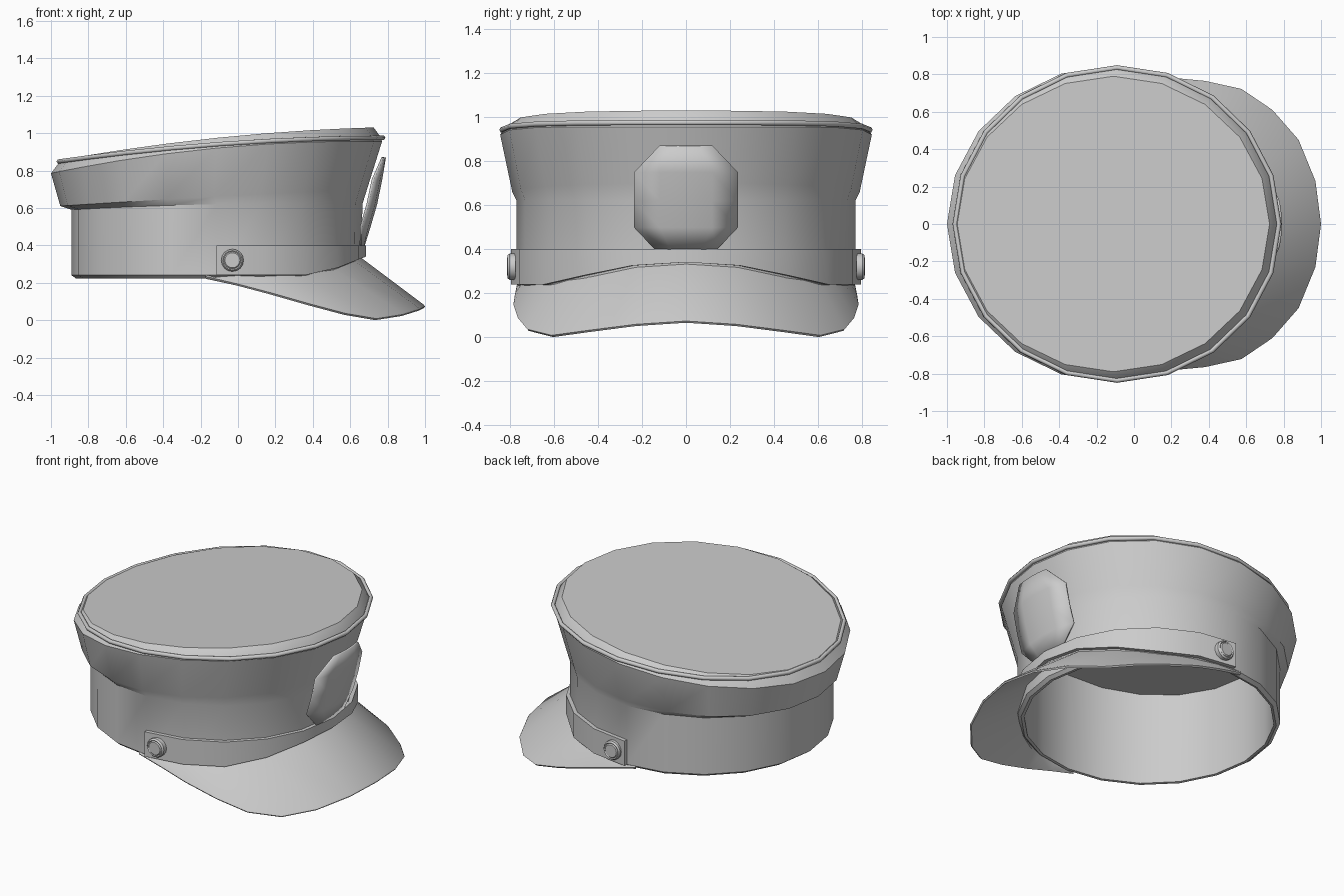
import bpy, bmesh, math
from math import sin, cos, pi, radians

if "Cube" in bpy.data.objects:
    bpy.data.objects.remove(bpy.data.objects["Cube"])

N = 20  # sides of the cap


def ring(xb, xf, ry, zb, zs, zf):
    """Oval ring given back/front x, half width, and height at back, side, front."""
    cx, rx = (xb + xf) / 2, (xf - xb) / 2
    out = []
    for i in range(N):
        a = 2 * pi * i / N
        c = cos(a)
        out.append((cx + rx * c, ry * sin(a),
                    zs + (zf - zb) / 2 * c + ((zf + zb) / 2 - zs) * c * c))
    return out


def loft(name, rows, around=True, along=False, caps=False, angle=32):
    """Skin quads between rows of points."""
    bm = bmesh.new()
    vr = [[bm.verts.new(p) for p in r] for r in rows]
    n, m = len(rows[0]), len(rows)
    for j in range(m if along else m - 1):
        a, b = vr[j], vr[(j + 1) % m]
        for i in range(n if around else n - 1):
            k = (i + 1) % n
            bm.faces.new((a[i], a[k], b[k], b[i]))
    if caps:
        bm.faces.new(vr[0])
        bm.faces.new(vr[-1])
    bmesh.ops.recalc_face_normals(bm, faces=bm.faces)
    me = bpy.data.meshes.new(name)
    bm.to_mesh(me)
    bm.free()
    ob = bpy.data.objects.new(name, me)
    bpy.context.collection.objects.link(ob)
    bpy.ops.object.select_all(action='DESELECT')
    ob.select_set(True)
    bpy.context.view_layer.objects.active = ob
    bpy.ops.object.shade_smooth_by_angle(angle=radians(angle))
    return ob


# Cap body: lining, bottom hem, band, flared crown and sloped top
loft("cap_body", [
    ring(-.85, .62, .735, .80, .86, .90),
    ring(-.85, .62, .735, .225, .225, .225),
    ring(-.865, .64, .75, .222, .222, .222),
    ring(-.89, .66, .77, .24, .24, .24),
    ring(-.89, .665, .77, .59, .62, .62),
    ring(-.95, .69, .79, .61, .66, .70),
    ring(-1.0, .77, .845, .785, .92, .955),
    ring(-.955, .762, .828, .845, .945, .98),
    ring(-.945, .725, .79, .857, .975, 1.03),
], caps=True)

# Piping around the top edge
pipe = []
for k in range(6):
    dr, dz = .013 * cos(k * pi / 3), .013 * sin(k * pi / 3)
    pipe.append(ring(-.957 - dr, .775 + dr, .836 + dr,
                     .848 + dz, .942 + dz, .975 + dz))
loft("crown_piping", pipe, along=True, angle=65)

# Chin strap wrapped round the front half, lower edge following the visor
low = [.34, .325, .28, .24, .24, .24]


def strap_row(rx, ry, top):
    return [(-.115 + rx * cos(radians(18 * i)), ry * sin(radians(18 * i)),
             .40 if top else low[abs(i)]) for i in range(-5, 6)]


rows = [strap_row(.77, .765, False), strap_row(.80, .795, False),
        strap_row(.80, .795, True), strap_row(.77, .765, True)]
loft("chin_strap", [list(c) for c in zip(*rows)], caps=True)

# Strap buttons, one per side
for s, side in ((1, "left"), (-1, "right")):
    prof = [(.06, .775), (.06, .802), (.052, .812), (.046, .808), (.04, .814)]
    loft("button_" + side, [[(-.03 + r * cos(2 * pi * i / 16), s * y,
                              .32 + r * sin(2 * pi * i / 16)) for i in range(16)]
                            for r, y in prof], caps=True)

# Visor: outer edge of one half, mirrored; inner edge sits on the band
edge = [(1, 0, .065), (.97, .23, .05), (.88, .45, .022), (.74, .61, 0),
        (.575, .722, .028), (.38, .765, .08), (.17, .785, .14),
        (0, .778, .185), (-.17, .77, .225)]
inner = [(0, .34), (18, .325), (36, .28), (45, .26), (54, .245),
         (63, .24), (72, .24), (82, .24), (94, .24)]
sections = []
for s, idx in ((-1, range(8, 0, -1)), (1, range(9))):
    for i in idx:
        x, y, z = edge[i]
        a, zi = radians(inner[i][0]), inner[i][1]
        xi, yi = -.115 + .765 * cos(a), .757 * sin(a)
        sections.append([(xi, s * yi, zi), (x - .006, s * y * .995, z + .017),
                         (x, s * y, z + .008), (x - .006, s * y * .99, z),
                         (xi, s * yi, zi - .02)])
loft("visor", sections, caps=True, angle=40)

# Front badge plate: curved octagon (height, half width, centre x)
plate = [(.87, .12, .785), (.75, .235, .765), (.62, .235, .738),
         (.50, .235, .703), (.40, .14, .672)]
cols = (-1, -.5, 0, .5, 1)
front = [[(x - .045 * (w * t / .235) ** 2, w * t, z) for t in cols]
         for z, w, x in plate]
badge = loft("front_badge", front, around=False)
sol = badge.modifiers.new("thickness", 'SOLIDIFY')
sol.thickness = .012
sol.offset = 0
